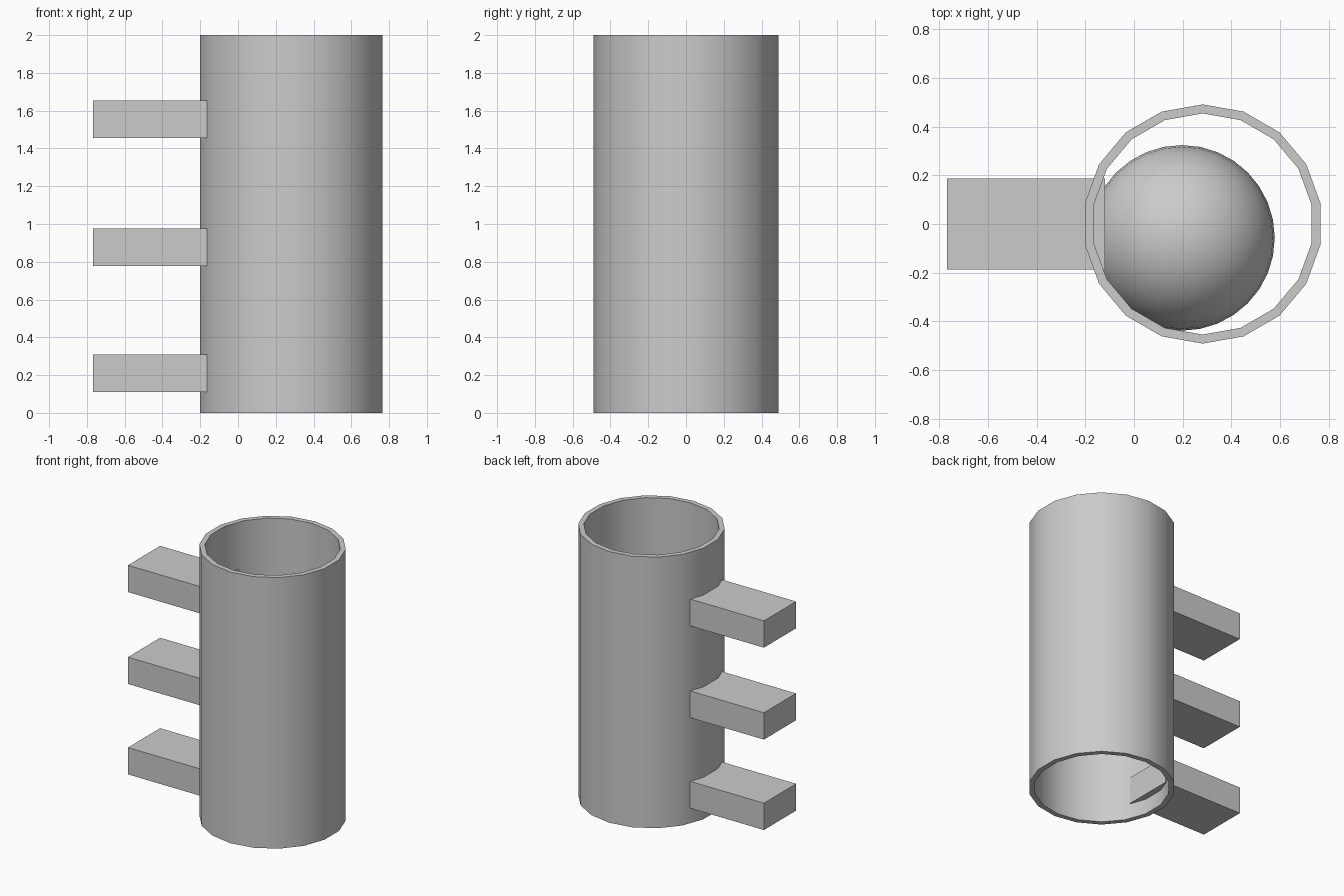
import bpy
import bmesh
from math import cos, sin, radians

if "Cube" in bpy.data.objects:
    bpy.data.objects.remove(bpy.data.objects["Cube"])

CX = 0.282  # tube axis


def smooth(obj):
    bpy.ops.object.select_all(action='DESELECT')
    obj.select_set(True)
    bpy.context.view_layer.objects.active = obj
    bpy.ops.object.shade_smooth_by_angle(angle=radians(30))


def make_tube(name, sides, outer, inner, height):
    bm = bmesh.new()
    # rectangular wall section: outer bottom, outer top, inner top, inner bottom
    section = [(outer, 0), (outer, height), (inner, height), (inner, 0)]
    rings = []
    for i in range(sides):
        a = radians(90 + 360 * i / sides)
        rings.append([bm.verts.new((CX + r * cos(a), r * sin(a), z)) for r, z in section])
    for i in range(sides):
        a, b = rings[i], rings[(i + 1) % sides]
        for j in range(4):
            k = (j + 1) % 4
            bm.faces.new((a[j], b[j], b[k], a[k]))
    bmesh.ops.recalc_face_normals(bm, faces=bm.faces)
    mesh = bpy.data.meshes.new(name)
    bm.to_mesh(mesh)
    bm.free()
    obj = bpy.data.objects.new(name, mesh)
    bpy.context.collection.objects.link(obj)
    smooth(obj)


# open 18-sided tube
make_tube("tube", 18, 0.491, 0.454, 2.0)

# three side bars that pass through the wall
for i, z in enumerate((0.21, 0.877, 1.555)):
    bpy.ops.mesh.primitive_cube_add(size=1, location=(-0.4435, 0, z))
    bar = bpy.context.object
    bar.name = f"side_bar_{i + 1}"
    bar.scale = (0.647, 0.374, 0.198)

# ball hidden inside the tube
bpy.ops.mesh.primitive_uv_sphere_add(segments=32, ring_count=16, radius=0.381,
                                     location=(0.197, -0.057, 1.0))
ball = bpy.context.object
ball.name = "ball"
smooth(ball)
